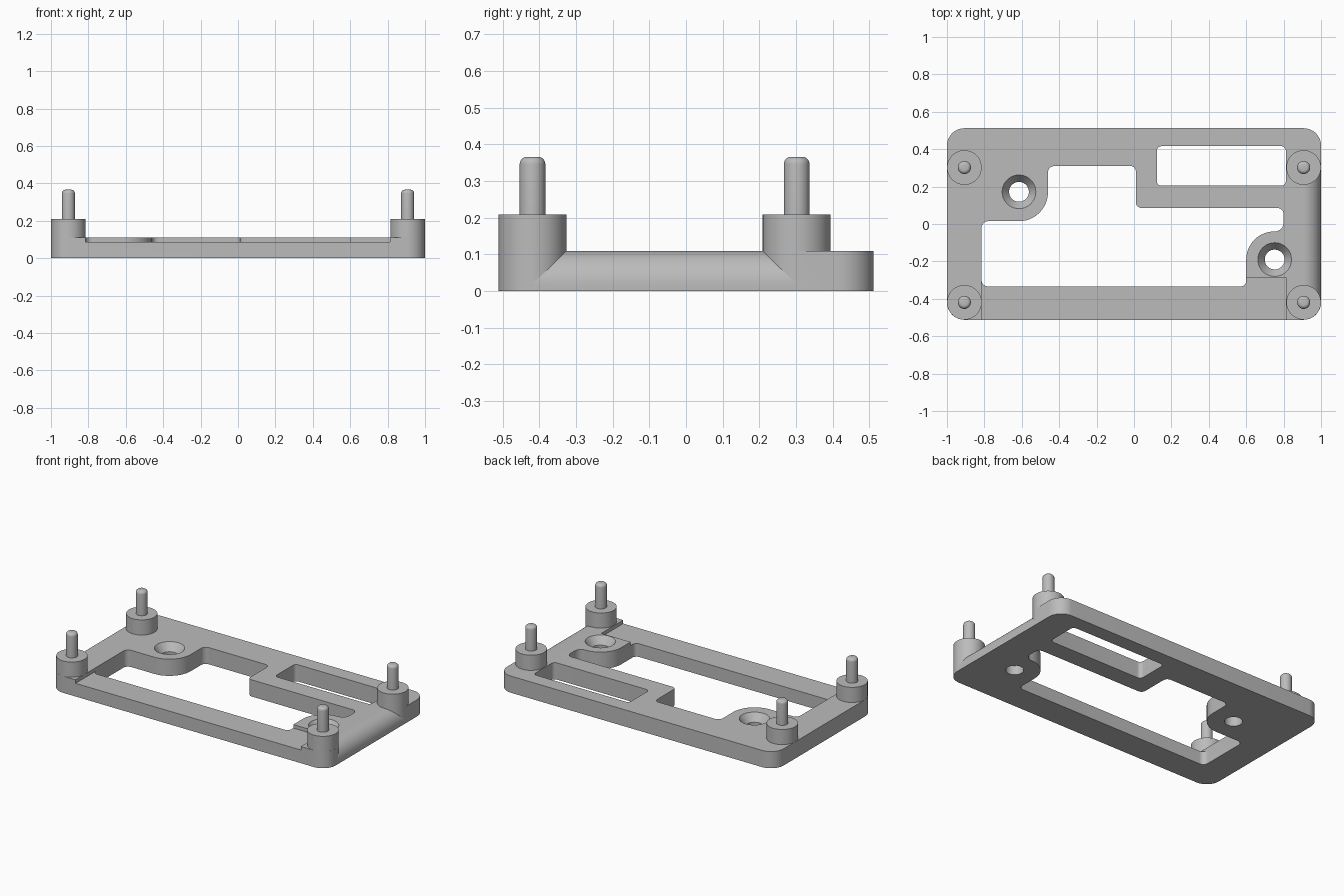
import bpy, bmesh, math
from mathutils import Vector

if "Cube" in bpy.data.objects:
    bpy.data.objects.remove(bpy.data.objects["Cube"])

THICK = 0.109      # plate thickness
RAIL = 0.086       # lowered front rail height
POST_X, FRONT_Y, BACK_Y, POST_R = 0.907, -0.419, 0.302, 0.093

grey = bpy.data.materials.new("plain grey")
grey.use_nodes = True
grey.diffuse_color = (0.5, 0.5, 0.5, 1)
grey.node_tree.nodes["Principled BSDF"].inputs["Base Color"].default_value = (0.5, 0.5, 0.5, 1)


def finish(name, bm):
    bmesh.ops.remove_doubles(bm, verts=bm.verts, dist=1e-5)
    bmesh.ops.recalc_face_normals(bm, faces=bm.faces)
    mesh = bpy.data.meshes.new(name)
    bm.to_mesh(mesh)
    bm.free()
    mesh.materials.append(grey)
    obj = bpy.data.objects.new(name, mesh)
    bpy.context.collection.objects.link(obj)
    return obj


def rounded(corners, steps=12):
    """Outline from (x, y, radius) corners, each rounded by an arc."""
    out = []
    for i, (x, y, r) in enumerate(corners):
        p = Vector((x, y))
        a = (Vector(corners[i - 1][:2]) - p).normalized()
        b = (Vector(corners[(i + 1) % len(corners)][:2]) - p).normalized()
        centre = p + (a + b) * r
        for k in range(steps + 1):
            t = k / steps * math.pi / 2
            out.append(centre - b * r * math.cos(t) - a * r * math.sin(t))
    return out


def prism(name, outline, lo, hi, axis="z"):
    """Extrude a flat outline along z, or an x-z outline along y."""
    bm = bmesh.new()
    place = (lambda p: (p[0], p[1], lo)) if axis == "z" else (lambda p: (p[0], lo, p[1]))
    face = bm.faces.new([bm.verts.new(place(p)) for p in outline])
    new = bmesh.ops.extrude_face_region(bm, geom=[face])["geom"]
    shift = (0, 0, hi - lo) if axis == "z" else (0, hi - lo, 0)
    bmesh.ops.translate(bm, vec=shift, verts=[g for g in new if isinstance(g, bmesh.types.BMVert)])
    return finish(name, bm)


def lathe(name, profile, x, y, steps=48):
    """Spin an (r, z) profile around a vertical axis at x, y."""
    bm = bmesh.new()
    verts = [bm.verts.new((r, 0, z)) for r, z in profile]
    edges = [bm.edges.new(pair) for pair in zip(verts, verts[1:])]
    bmesh.ops.spin(bm, geom=verts + edges, cent=(0, 0, 0), axis=(0, 0, 1),
                   angle=math.tau, steps=steps)
    bmesh.ops.translate(bm, vec=(x, y, 0), verts=bm.verts)
    return finish(name, bm)


def box_outline(x0, x1, y0, y1, r):
    return rounded([(x0, y0, r), (x1, y0, r), (x1, y1, r), (x0, y1, r)])


def cut(target, cutter):
    mod = target.modifiers.new("cut", "BOOLEAN")
    mod.operation, mod.solver, mod.object = "DIFFERENCE", "EXACT", cutter
    bpy.context.view_layer.objects.active = target
    bpy.ops.object.modifier_apply(modifier=mod.name)
    bpy.data.objects.remove(cutter)


def smooth(obj):
    bpy.ops.object.select_all(action="DESELECT")
    obj.select_set(True)
    bpy.context.view_layer.objects.active = obj
    bpy.ops.object.shade_smooth_by_angle(angle=math.radians(30))


# Base plate
plate = prism("base_plate", box_outline(-1, 1, -0.512, 0.512, POST_R), 0, THICK)

# Main opening, wrapping around the two screw bosses
opening = rounded([
    (-0.815, -0.334, 0.035), (0.6, -0.334, 0.03), (0.6, -0.04, 0.15), (0.8, -0.04, 0.048),
    (0.8, 0.086, 0.035), (0.01, 0.086, 0.03), (0.01, 0.31, 0.03), (-0.46, 0.31, 0.035),
    (-0.46, 0.015, 0.155), (-0.815, 0.015, 0.035)])
cut(plate, prism("opening_cutter", opening, -0.1, 0.3))

# Back slot
cut(plate, prism("slot_cutter", box_outline(0.122, 0.812, 0.205, 0.416, 0.025), -0.1, 0.3))

# Lowered front rail
rail = [(-0.815, -0.6), (0.812, -0.6), (0.812, -0.286), (-0.815, -0.286)]
cut(plate, prism("rail_cutter", rail, RAIL, 0.3))

# Rounded upper edge of the +x side, between the posts
arc = [(POST_X + POST_R * math.sin(t), THICK - POST_R + POST_R * math.cos(t))
       for t in (k / 16 * math.pi / 2 for k in range(17))]
edge = arc + [(1.1, THICK - POST_R), (1.1, 0.2), (POST_X, 0.2)]
cut(plate, prism("edge_cutter", edge, FRONT_Y, BACK_Y, "y"))

# Countersunk screw holes
sink = [(0, -0.05), (0.053, -0.05), (0.053, 0.06), (0.09, THICK), (0.12, 0.15), (0, 0.15)]
for x, y in ((-0.615, 0.172), (0.752, -0.19)):
    cut(plate, lathe("screw_cutter", sink, x, y))
smooth(plate)

# Corner posts with round-tipped pins
PIN_R, TIP, TOP = 0.035, 0.02, 0.366
tip = [(PIN_R - TIP + TIP * math.cos(t), TOP - TIP + TIP * math.sin(t))
       for t in (k / 6 * math.pi / 2 for k in range(7))]
post = [(0, 0.01), (POST_R - 0.0004, 0.01), (POST_R - 0.0004, 0.208), (0, 0.208)]
for side, x in (("left", POST_X), ("right", -POST_X)):
    for end, y in (("front", FRONT_Y), ("back", BACK_Y)):
        smooth(lathe(f"{end}_{side}_post", post, x, y))
        smooth(lathe(f"{end}_{side}_pin", [(0, 0.2), (PIN_R, 0.2)] + tip + [(0, TOP)], x, y, 32))
